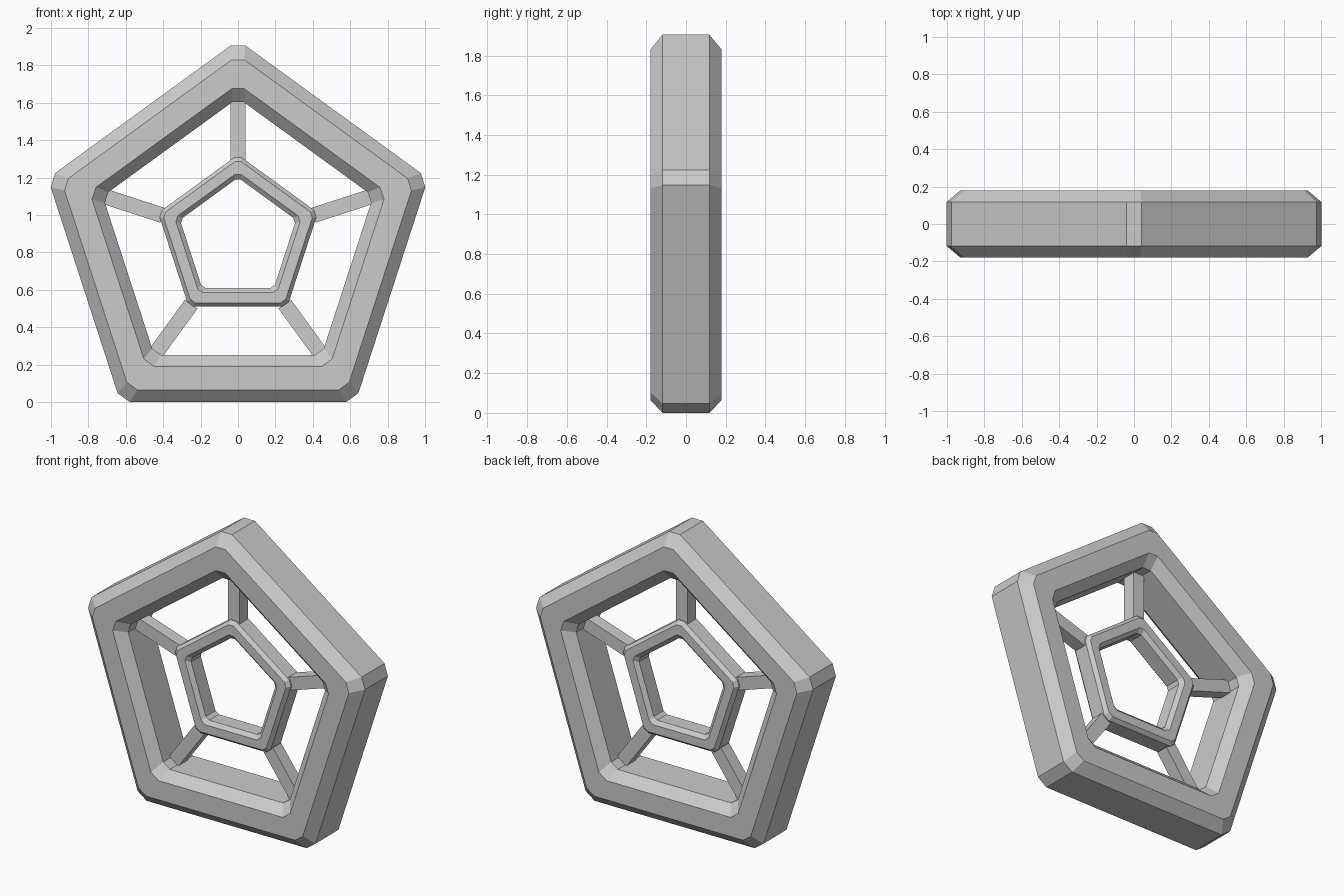
import bpy, bmesh
from math import sin, cos, tan, radians
from mathutils import Matrix

if "Cube" in bpy.data.objects:
    bpy.data.objects.remove(bpy.data.objects["Cube"])


def add_object(name, bm):
    bmesh.ops.recalc_face_normals(bm, faces=bm.faces)
    mesh = bpy.data.meshes.new(name)
    bm.to_mesh(mesh)
    bm.free()
    obj = bpy.data.objects.new(name, mesh)
    bpy.context.collection.objects.link(obj)
    return obj


def clipped_pentagon(r, half, cz):
    """Pentagon of inradius r whose corners are cut by flats of width 2*half."""
    d = r / cos(radians(36)) - half * tan(radians(36))
    pts = []
    for k in range(5):
        a = radians(90 + 72 * k)
        for s in (-half, half):
            pts.append((d * cos(a) - s * sin(a), cz + d * sin(a) + s * cos(a)))
    return pts


def pentagon_ring(name, profile, cz):
    """Sweep a closed profile of (inradius, y, corner half width)."""
    bm = bmesh.new()
    loops = [[bm.verts.new((x, y, z)) for x, z in clipped_pentagon(r, h, cz)]
             for r, y, h in profile]
    for a, b in zip(loops, loops[1:] + loops[:1]):
        for i in range(10):
            j = (i + 1) % 10
            bm.faces.new((a[i], a[j], b[j], b[i]))
    return add_object(name, bm)


def chamfered_profile(radii, flat_y, face_y, h_out, h_mid, h_in):
    front = [(radii[0], -flat_y, h_out), (radii[1], -face_y, h_mid),
             (radii[2], -face_y, h_mid), (radii[3], -flat_y, h_in)]
    return front + [(r, -y, h) for r, y, h in reversed(front)]


# Large outer frame
pentagon_ring("outer_frame", chamfered_profile(
    (0.865, 0.80, 0.675, 0.615), 0.118, 0.18, 0.04, 0.034, 0.03), 0.865)

# Small inner frame
pentagon_ring("inner_frame", chamfered_profile(
    (0.363, 0.343, 0.288, 0.264), 0.05, 0.073, 0.021, 0.017, 0.015), 0.873)

# Square spokes joining the corners
for k in range(5):
    bm = bmesh.new()
    m = (Matrix.Translation((0, 0, 0.867))
         @ Matrix.Rotation(radians(72 * k), 4, 'Y')
         @ Matrix.Translation((0, 0, 0.592))
         @ Matrix.Diagonal((0.082, 0.085, 0.336, 1)))
    bmesh.ops.create_cube(bm, size=1, matrix=m)
    add_object(f"spoke_{k + 1}", bm)
